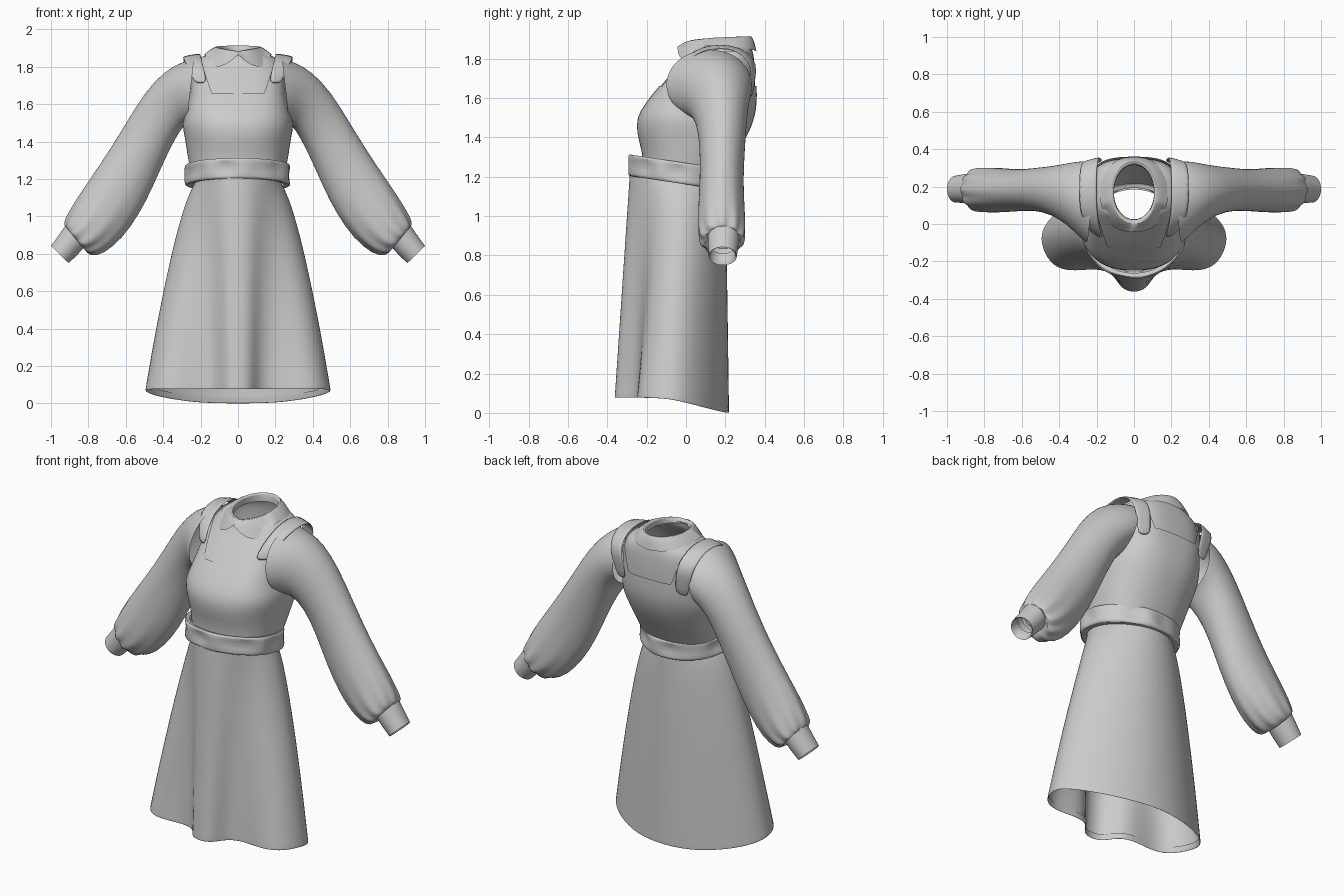
import bpy, bmesh, math
from mathutils import Vector

if "Cube" in bpy.data.objects:
    bpy.data.objects.remove(bpy.data.objects["Cube"])

cloth = bpy.data.materials.new("grey cloth")
cloth.diffuse_color = (0.6, 0.6, 0.6, 1)
cloth.use_nodes = True
cloth.node_tree.nodes["Principled BSDF"].inputs["Base Color"].default_value = cloth.diffuse_color
TAU = math.tau


def loft(name, rings, closed=True, subsurf=1, thick=0.0):
    """Skin a list of point rings into a smooth cloth surface."""
    n = len(rings[0])
    faces = []
    for r in range(len(rings) - 1):
        for i in range(n if closed else n - 1):
            j = (i + 1) % n
            faces.append((r * n + i, r * n + j, (r + 1) * n + j, (r + 1) * n + i))
    me = bpy.data.meshes.new(name)
    me.from_pydata([p for ring in rings for p in ring], [], faces)
    me.materials.append(cloth)
    for p in me.polygons:
        p.use_smooth = True
    me.set_sharp_from_angle(angle=math.radians(60))
    ob = bpy.data.objects.new(name, me)
    bpy.context.collection.objects.link(ob)
    if thick:
        s = ob.modifiers.new("thickness", 'SOLIDIFY')
        s.thickness, s.offset = thick, 0
    if subsurf:
        m = ob.modifiers.new("smooth", 'SUBSURF')
        m.levels = m.render_levels = subsurf
    return ob


def oval(z, rx, yf, yb, tilt=0.0, n=32, power=1.0, grow=0.0, zfun=None):
    """Horizontal ring; angle 0 is the front centre."""
    yc, ry = (yf + yb) / 2, (yb - yf) / 2 + grow
    pts = []
    for i in range(n):
        a = TAU * i / n
        s, c = math.sin(a), math.cos(a)
        x = (rx + grow) * math.copysign(abs(s) ** power, s)
        y = yc - ry * math.copysign(abs(c) ** power, c)
        pts.append(Vector((x, y, zfun(a) if zfun else z + tilt * (y - yc))))
    return pts


# Torso: z, half width, front y, back y, squareness
torso = [(1.22, .245, -.215, .20, .9), (1.32, .262, -.218, .255, .88), (1.42, .278, -.24, .31, .85),
         (1.50, .288, -.238, .34, .8), (1.57, .27, -.20, .352, .72)]
yoke = [(1.65, .252, -.138, .353, .66), (1.72, .245, -.08, .352, .66), (1.79, .24, -.015, .348, .68),
        (1.835, .225, .018, .34, .75), (1.862, .18, .022, .33, .85), (1.875, .125, .025, .322, .95)]
loft("blouse_yoke", [oval(*r[:4], power=r[4]) for r in torso[-1:] + yoke], subsurf=2)
pinafore = loft("pinafore_bodice", [oval(*r[:4], n=48, power=r[4], grow=.006)
                                    for r in torso + yoke[:4]], subsurf=0)

# Pinafore neckline: cut a square scoop, leaving the shoulder straps
SCOOP, LEAN = 1.66, .34
bm = bmesh.new()
bm.from_mesh(pinafore.data)
bmesh.ops.subdivide_edges(bm, edges=bm.edges[:], cuts=1, smooth=.6, use_grid_fill=True)
for co, no in (((0, 0, SCOOP), (0, 0, 1)), ((.14, 0, SCOOP), (1, 0, -LEAN)),
               ((-.14, 0, SCOOP), (1, 0, LEAN))):
    bmesh.ops.bisect_plane(bm, geom=bm.verts[:] + bm.edges[:] + bm.faces[:],
                           plane_co=co, plane_no=no, dist=1e-5)
cut = []
for f in bm.faces:
    c = f.calc_center_median()
    if c.z > SCOOP and abs(c.x) < .14 + (c.z - SCOOP) * LEAN:
        cut.append(f)
bmesh.ops.delete(bm, geom=cut, context='FACES')
for f in bm.faces:
    f.smooth = True
bm.to_mesh(pinafore.data)
bm.free()

# Skirt: waist oval blended into a hem outline with a front box pleat
half = [(0, -.368), (.07, -.35), (.11, -.265), (.2, -.235), (.36, -.26), (.46, -.21),
        (.51, -.08), (.475, .01), (.37, .105), (.2, .195), (0, .23)]
hem = half + [(-x, y) for x, y in half[-2:0:-1]]
waist = oval(1.2, .225, -.288, .20, tilt=-.14, n=len(hem))


def skirt_ring(w, inset=1.0, lift=0.0):
    k = w ** .65
    ring = []
    for i, ((hx, hy), p) in enumerate(zip(hem, waist)):
        hz = .075 if hy < -.1 else .075 - .077 * min(1, (hy + .1) / .3)
        yk = k if hy > -.2 else w
        ring.append(Vector(((p.x + (hx - p.x) * k) * inset, (p.y + (hy - p.y) * yk) * inset,
                            p.z + (hz - p.z) * w + lift)))
    return ring


loft("skirt", [skirt_ring(w) for w in (0, .08, .18, .3, .42, .55, .68, .8, .9, .97, 1.0)]
     + [skirt_ring(1, .985, .002), skirt_ring(1, .97, .035)], subsurf=2)


# Belt: loose crumpled band, higher at the front
def belt_ring(z, grow, amp):
    ring = oval(z, .275, -.285, .215, tilt=-.15, n=48)
    for i, p in enumerate(ring):
        a = TAU * i / 48
        out = Vector((math.sin(a), -math.cos(a), 0))
        p += out * (grow + amp * (math.sin(7 * a) + .6 * math.sin(11 * a + 1)))
    return ring


loft("belt", [belt_ring(1.268, -.022, 0), belt_ring(1.278, .002, .002), belt_ring(1.268, .01, .002),
              belt_ring(1.225, -.002, .011), belt_ring(1.175, .01, .002),
              belt_ring(1.163, .002, .002), belt_ring(1.168, -.03, 0)])

# Sleeves: each ring is upper point, lower point, front y, back y, gather depth
sleeve = [((.235, 1.845), (.275, 1.49), -.10, .335, 0), ((.30, 1.825), (.295, 1.475), -.065, .335, 0),
          ((.39, 1.78), (.315, 1.45), -.005, .325, 0), ((.50, 1.665), (.36, 1.37), .05, .31, 0),
          ((.615, 1.47), (.42, 1.24), .072, .30, 0), ((.735, 1.28), (.49, 1.08), .07, .29, 0),
          ((.86, 1.10), (.575, .94), .06, .30, .01), ((.91, 1.01), (.67, .835), .06, .305, .03),
          ((.928, .965), (.765, .785), .07, .295, .07), ((.925, .945), (.815, .805), .095, .28, .08),
          ((.915, .94), (.825, .845), .12, .26, .02)]
cuff = [((.905, .93), (.83, .855), .13, .25, 0), ((.922, .952), (.815, .842), .11, .27, 0),
        ((.96, .897), (.857, .797), .112, .266, 0), ((1.0, .842), (.905, .75), .115, .258, 0),
        ((.99, .842), (.907, .76), .122, .25, 0), ((.955, .885), (.87, .81), .125, .25, 0)]


def arm_ring(side, up, lo, yf, yb, gather, n=40):
    c = Vector(((up[0] + lo[0]) / 2, (yf + yb) / 2, (up[1] + lo[1]) / 2))
    h = Vector((up[0] - lo[0], 0, up[1] - lo[1])) / 2
    ring = []
    for i in range(n):
        a = TAU * i / n
        k = 1 + gather * math.cos(10 * a)
        p = c + (h * math.cos(a) + Vector((0, (yb - yf) / 2 * math.sin(a), 0))) * k
        ring.append((p.x * side, p.y, p.z))
    return ring


# Raised shoulder straps: ribbon path as centre x, y, z, half width
strap = [(.2, -.062, 1.71, .036), (.222, -.012, 1.785, .042), (.24, .05, 1.835, .046),
         (.247, .13, 1.86, .048), (.247, .23, 1.86, .048), (.243, .305, 1.825, .048),
         (.232, .348, 1.765, .046), (.215, .338, 1.69, .042), (.2, .325, 1.6, .036)]

for side, tag in ((1, "left"), (-1, "right")):
    loft(tag + "_sleeve", [arm_ring(side, *r) for r in sleeve])
    loft(tag + "_cuff", [arm_ring(side, *r) for r in cuff], subsurf=0)
    loft(tag + "_strap", [[(side * (x + t * w), y - .012 * t * (y > .3) + .02 * t * (y < .03),
                            z - .008 * t * (y > 0)) for t in (-1, 0, 1)]
                          for x, y, z, w in strap], closed=False, thick=.012)


# Collar: low stand turned over into two rounded front lobes
def fall(a):
    f = min(a, TAU - a)
    if f < 1.3:
        return 1.87 - .07 * math.sin(f / 1.3 * math.pi) ** .6
    return 1.87 - .035 * (f - 1.3) / (math.pi - 1.3)


def top(a):
    return 1.885 + .033 * math.sin(min(a, TAU - a) / 2) ** .7


loft("collar", [oval(0, .108, .025, .315, n=64, zfun=lambda a: 1.865),
                oval(0, .106, .015, .32, n=64, zfun=lambda a: top(a) - .006),
                oval(0, .118, .0, .332, n=64, zfun=top),
                oval(0, .148, -.02, .348, n=64, power=.92, zfun=lambda a: top(a) * .6 + fall(a) * .4),
                oval(0, .18, -.043, .358, n=64, power=.85, zfun=fall)])
